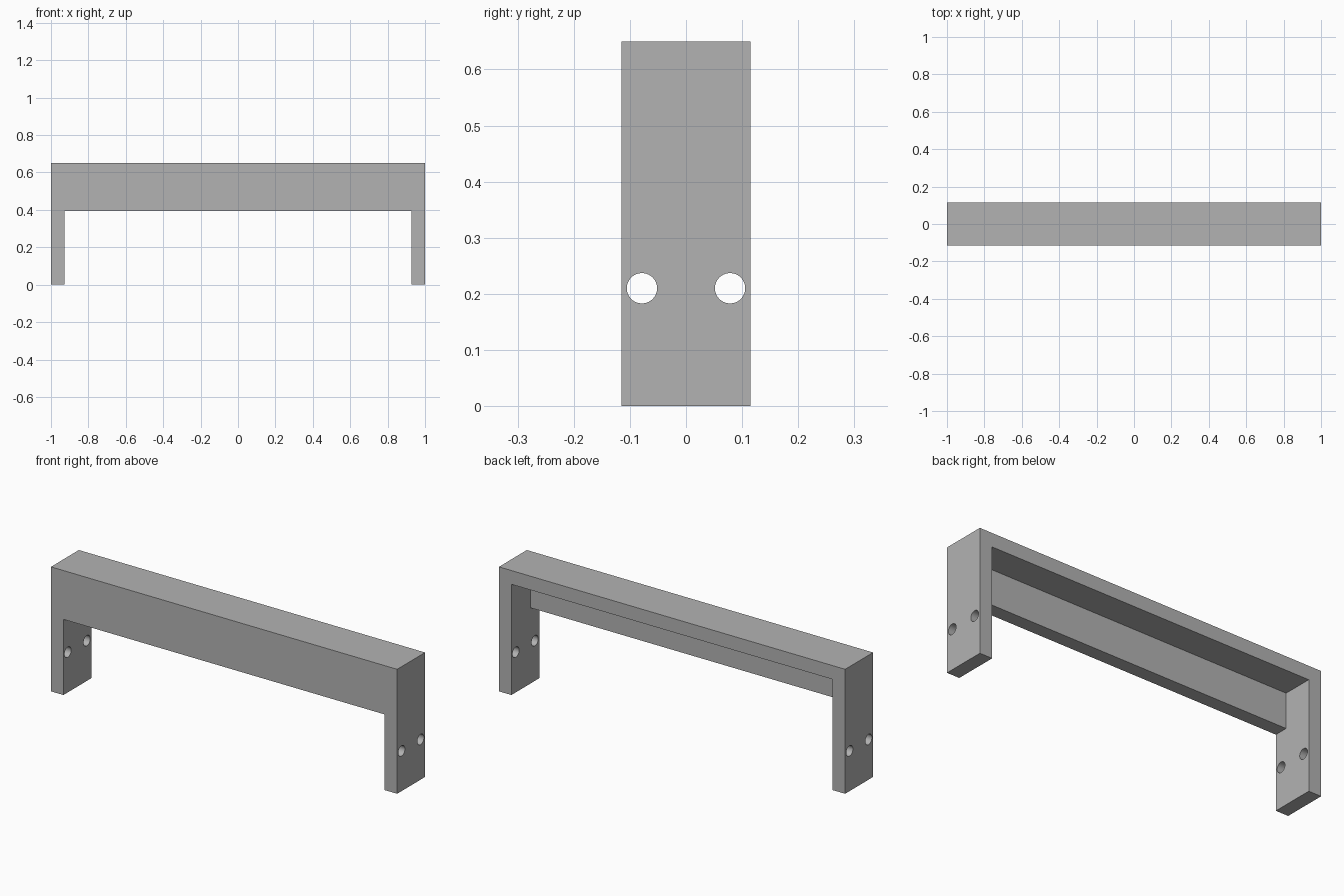
import bpy, bmesh, math
from mathutils import Matrix, Vector

if "Cube" in bpy.data.objects:
    bpy.data.objects.remove(bpy.data.objects["Cube"], do_unlink=True)

LENGTH, DEPTH, HEIGHT = 2.0, 0.23, 0.65
WALL = 0.072
APRON_BOTTOM = 0.395
HOLE_Y, HOLE_Z, HOLE_R = 0.0785, 0.21, 0.027

grey = bpy.data.materials.new("plain grey")
grey.use_nodes = True
colour = (0.45, 0.45, 0.45, 1)
grey.diffuse_color = colour
grey.node_tree.nodes["Principled BSDF"].inputs["Base Color"].default_value = colour


def bar(name, profile, length):
    """Extrude a (y, z) profile along x, centred on x = 0."""
    bm = bmesh.new()
    face = bm.faces.new([bm.verts.new((-length / 2, y, z)) for y, z in profile])
    grown = bmesh.ops.extrude_face_region(bm, geom=[face])["geom"]
    moved = [g for g in grown if isinstance(g, bmesh.types.BMVert)]
    bmesh.ops.translate(bm, verts=moved, vec=Vector((length, 0, 0)))
    bmesh.ops.recalc_face_normals(bm, faces=bm.faces)
    mesh = bpy.data.meshes.new(name)
    bm.to_mesh(mesh)
    bm.free()
    mesh.materials.append(grey)
    obj = bpy.data.objects.new(name, mesh)
    bpy.context.collection.objects.link(obj)
    return obj


def carve(target, cutter):
    """Subtract the cutter from the target, then discard it."""
    cutter.hide_render = True
    mod = target.modifiers.new("cut", 'BOOLEAN')
    mod.operation = 'DIFFERENCE'
    mod.solver = 'EXACT'
    mod.object = cutter
    bpy.context.view_layer.objects.active = target
    bpy.ops.object.modifier_apply(modifier=mod.name)
    bpy.data.objects.remove(cutter, do_unlink=True)


# Solid block for legs, top and front apron
d = DEPTH / 2
frame = bar("bridge_frame", [(-d, 0), (d, 0), (d, HEIGHT), (-d, HEIGHT)], LENGTH)

# Opening between the legs, rising behind the apron to the underside of the top
apron_back, ceiling, over = -d + WALL, HEIGHT - WALL, 0.1
carve(frame, bar("opening_cutter", [
    (-d - over, -over), (d + over, -over), (d + over, ceiling),
    (apron_back, ceiling), (apron_back, APRON_BOTTOM), (-d - over, APRON_BOTTOM),
], LENGTH - 2 * WALL))

# Two round holes through each leg
for side in (-1, 1):
    circle = [(side * HOLE_Y + HOLE_R * math.cos(a), HOLE_Z + HOLE_R * math.sin(a))
              for a in (math.tau * i / 48 for i in range(48))]
    carve(frame, bar("hole_cutter", circle, LENGTH + over))

# Smooth hole walls, crisp box edges
bpy.ops.object.select_all(action='DESELECT')
frame.select_set(True)
bpy.context.view_layer.objects.active = frame
bpy.ops.object.shade_smooth_by_angle(angle=math.radians(30))
